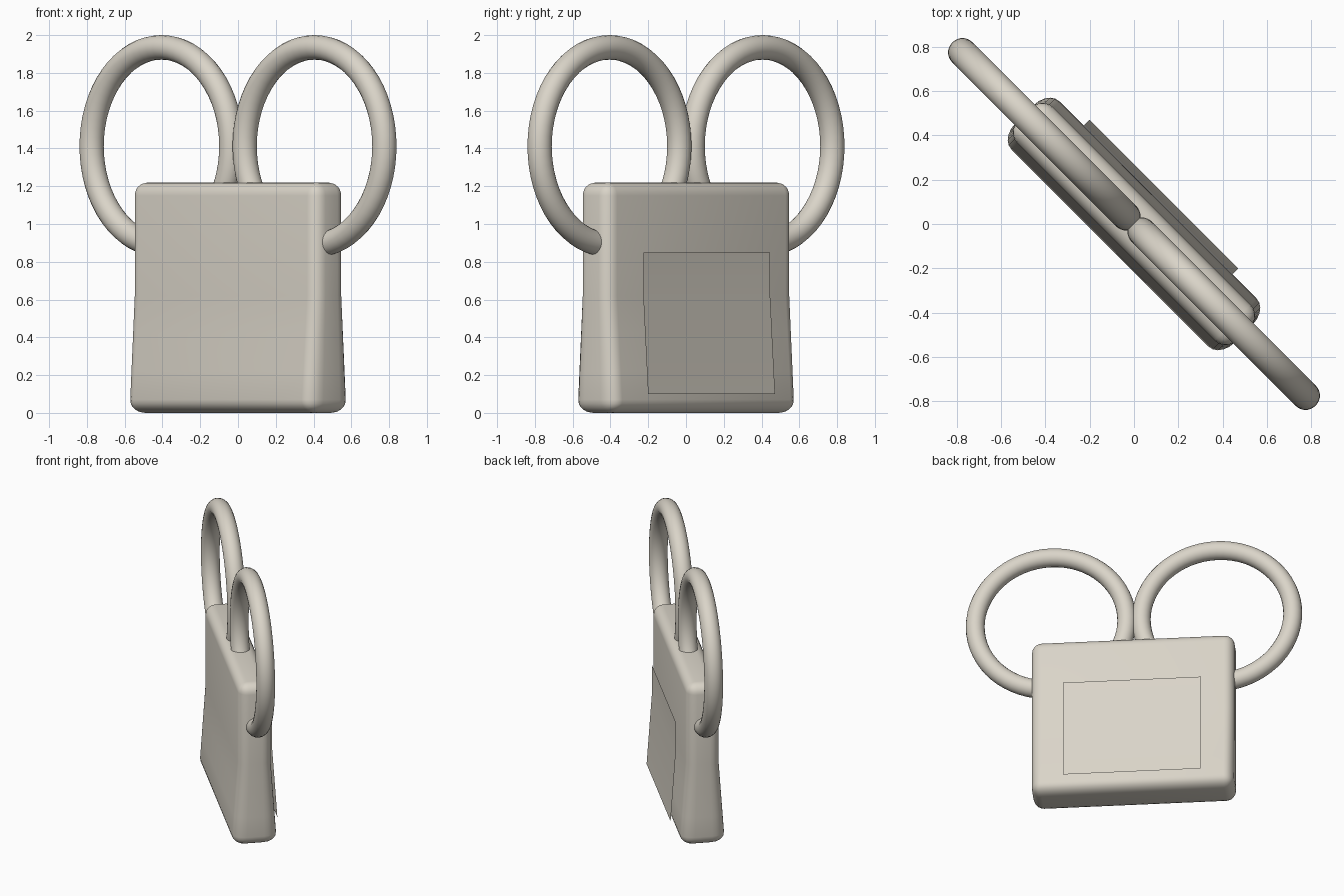
import bpy, bmesh, math
from mathutils import Matrix

if "Cube" in bpy.data.objects:
    bpy.data.objects.remove(bpy.data.objects["Cube"])

# One warm off-white plastic for everything
COLOR = (0.70, 0.66, 0.58, 1)
mat = bpy.data.materials.new("warm_off_white")
mat.use_nodes = True
mat.diffuse_color = COLOR
mat.node_tree.nodes["Principled BSDF"].inputs["Base Color"].default_value = COLOR

# The whole bag is modelled facing -y, then turned on its diagonal
TURN = Matrix.Rotation(math.radians(-45), 4, "Z")
HEIGHT, BEND, FLARE = 1.22, 0.62, 0.07


def flare(z):
    """Extra depth below the bend line."""
    return FLARE * max(0, BEND - z)


def finish(ob):
    ob.data.materials.append(mat)
    ob.data.transform(TURN)
    bpy.ops.object.select_all(action="DESELECT")
    ob.select_set(True)
    bpy.context.view_layer.objects.active = ob
    bpy.ops.object.shade_smooth_by_angle(angle=math.radians(40))


def from_bmesh(name, bm):
    mesh = bpy.data.meshes.new(name)
    bm.to_mesh(mesh)
    bm.free()
    ob = bpy.data.objects.new(name, mesh)
    bpy.context.collection.objects.link(ob)
    return ob


# Body: rounded slab, flaring in depth towards the base
bm = bmesh.new()
bmesh.ops.create_cube(bm, size=1)
bmesh.ops.scale(bm, vec=(1.40, 0.23, HEIGHT), verts=bm.verts)
bmesh.ops.translate(bm, vec=(0, 0, HEIGHT / 2), verts=bm.verts)
bmesh.ops.bevel(bm, geom=bm.edges[:], offset=0.07, segments=5,
                profile=0.5, affect="EDGES")
for z in (BEND, BEND - 0.2, BEND - 0.4):
    bmesh.ops.bisect_plane(bm, geom=bm.verts[:] + bm.edges[:] + bm.faces[:],
                           plane_co=(0, 0, z), plane_no=(0, 0, 1))
for v in bm.verts:
    v.co.y *= 1 + flare(v.co.z) / 0.115
finish(from_bmesh("body", bm))

# Back panel: thin sheet floating behind the body, following its bend
bm = bmesh.new()
rows = [[bm.verts.new((x, 0.155 + flare(z), z)) for x in (0.475, -0.475)]
        for z in (0.10, BEND, 0.85)]
for low, high in zip(rows, rows[1:]):
    bm.faces.new((low[0], low[1], high[1], high[0]))
finish(from_bmesh("back_panel", bm))

# Two ring handles sunk into the top corners
for side, name in ((1, "left_ring"), (-1, "right_ring")):
    bpy.ops.mesh.primitive_torus_add(
        major_radius=0.523, minor_radius=0.065,
        major_segments=64, minor_segments=20)
    ring = bpy.context.object
    ring.name = name
    ring.data.transform(Matrix.Translation((side * 0.573, 0, 1.412))
                        @ Matrix.Rotation(math.radians(90), 4, "X"))
    finish(ring)
